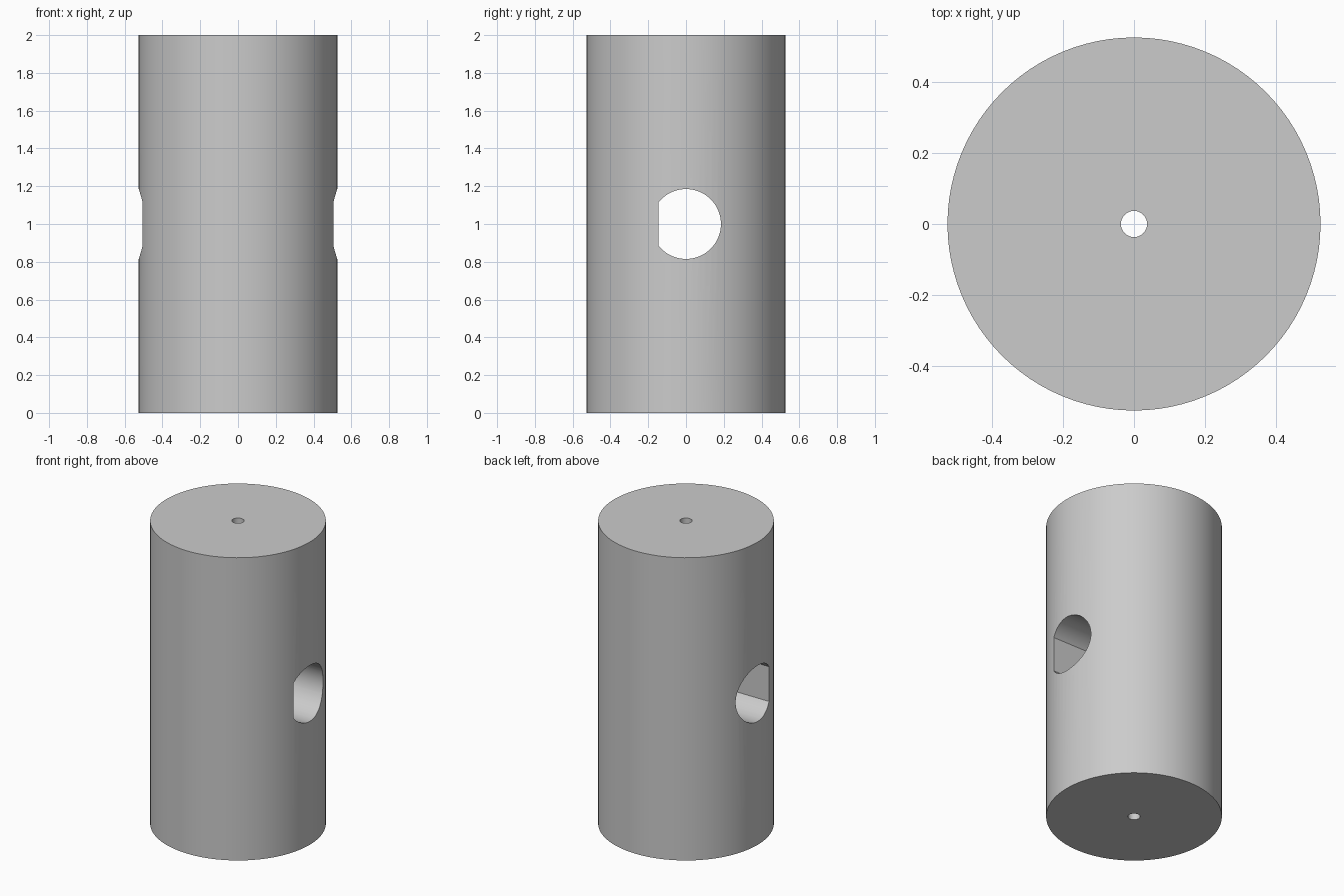
import bpy
import bmesh
import math
from mathutils import Matrix

cube = bpy.data.objects.get("Cube")
if cube:
    bpy.data.objects.remove(cube, do_unlink=True)

HEIGHT, RADIUS = 2.0, 0.526
BORE_RADIUS = 0.037
HOLE_RADIUS, FLAT_Y = 0.185, -0.145

# Plain grey finish
grey = bpy.data.materials.new("plain grey")
grey.use_nodes = True
colour = (0.6, 0.6, 0.6, 1)
grey.diffuse_color = colour
grey.node_tree.nodes["Principled BSDF"].inputs["Base Color"].default_value = colour


def prism(name, outline, length, rotation=Matrix()):
    """Extrude a closed outline along z, centred at mid height."""
    bm = bmesh.new()
    base = bm.faces.new([bm.verts.new((x, y, -length / 2)) for x, y in outline])
    top = bmesh.ops.extrude_face_region(bm, geom=[base])["geom"]
    moved = [v for v in top if isinstance(v, bmesh.types.BMVert)]
    bmesh.ops.translate(bm, verts=moved, vec=(0, 0, length))
    bmesh.ops.recalc_face_normals(bm, faces=bm.faces)
    bm.transform(Matrix.Translation((0, 0, HEIGHT / 2)) @ rotation)
    mesh = bpy.data.meshes.new(name)
    bm.to_mesh(mesh)
    bm.free()
    mesh.materials.append(grey)
    obj = bpy.data.objects.new(name, mesh)
    bpy.context.collection.objects.link(obj)
    return obj


def arc(radius, count, start=0, sweep=math.tau, closed=True):
    steps = count if closed else count - 1
    angles = [start + sweep * i / steps for i in range(count)]
    return [(radius * math.cos(a), radius * math.sin(a)) for a in angles]


# Cylinder body, narrow axial bore and D-shaped cross hole
body = prism("cylinder_body", arc(RADIUS, 96), HEIGHT)
bore = prism("axial_bore_cutter", arc(BORE_RADIUS, 32), HEIGHT * 1.2)
flat = math.asin(FLAT_Y / HOLE_RADIUS)
d_outline = arc(HOLE_RADIUS, 56, flat, math.pi - 2 * flat, closed=False)
cross = prism("cross_hole_cutter", d_outline, RADIUS * 3,
              Matrix.Rotation(math.pi / 2, 4, "Y"))

bpy.ops.object.select_all(action="DESELECT")
body.select_set(True)
bpy.context.view_layer.objects.active = body
for cutter in (bore, cross):
    cutter.hide_render = True
    cut = body.modifiers.new(cutter.name, "BOOLEAN")
    cut.operation = "DIFFERENCE"
    cut.solver = "EXACT"
    cut.object = cutter
    bpy.ops.object.modifier_apply(modifier=cut.name)
    bpy.data.objects.remove(cutter, do_unlink=True)

bpy.ops.object.shade_smooth_by_angle(angle=math.radians(30))
